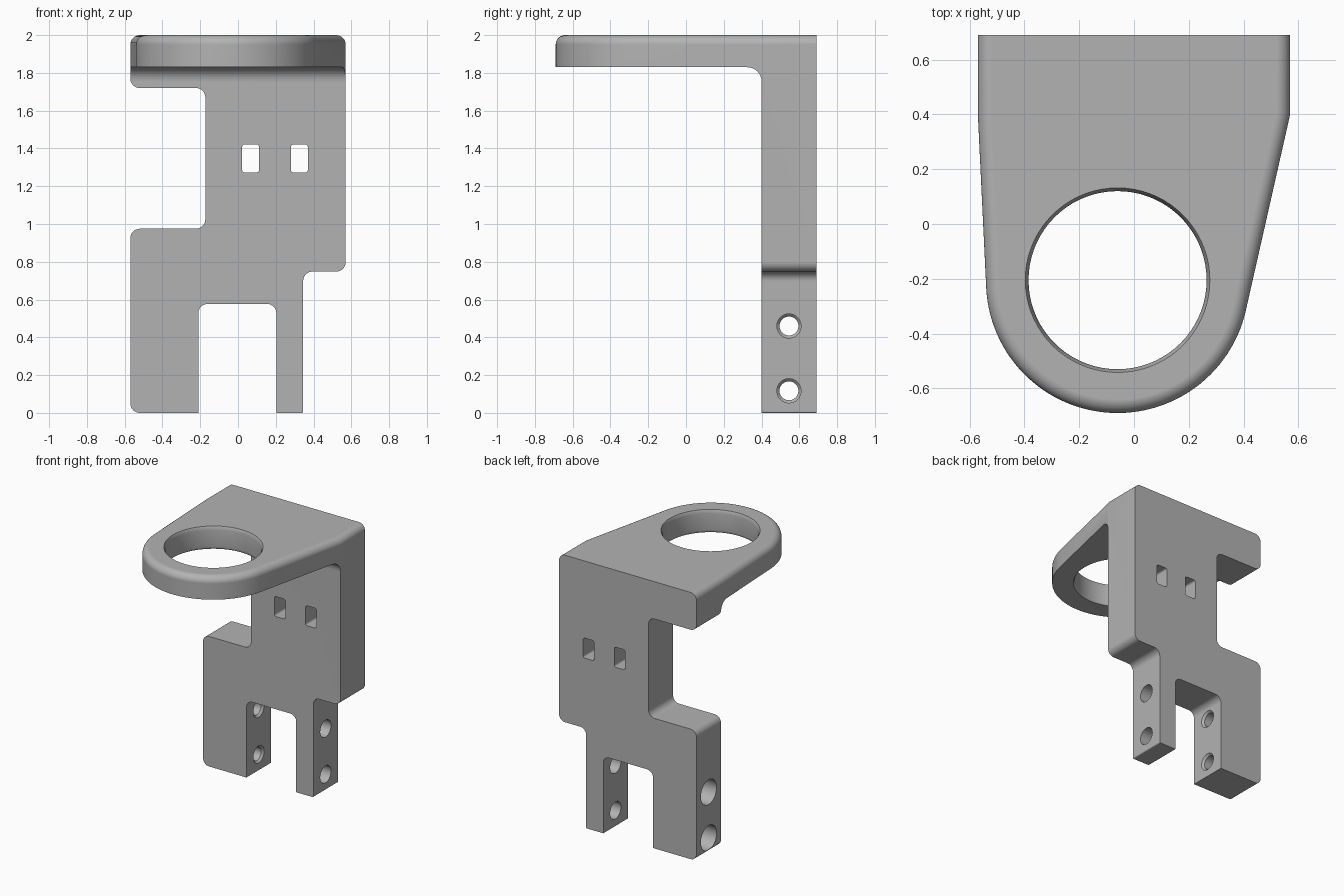
import bpy, bmesh, math
from mathutils import Vector, Matrix

cube = bpy.data.objects.get("Cube")
if cube:
    bpy.data.objects.remove(cube, do_unlink=True)

grey = bpy.data.materials.new("plain grey")
grey.use_nodes = True
colour = (0.45, 0.45, 0.45, 1)
grey.diffuse_color = colour
grey.node_tree.nodes["Principled BSDF"].inputs["Base Color"].default_value = colour

# Which way a 2D outline (u, v) and its extrusion w point for each axis
PLACE = {
    "x": lambda u, v, w: (w, u, v),
    "y": lambda u, v, w: (u, w, v),
    "z": lambda u, v, w: (u, v, w),
}


def rounded(points, steps=8):
    """Turn (u, v, radius) corners into an outline with filleted corners."""
    out = []
    for i, (u, v, r) in enumerate(points):
        p = Vector((u, v))
        if not r:
            out.append(p)
            continue
        a = (Vector(points[i - 1][:2]) - p).normalized()
        b = (Vector(points[(i + 1) % len(points)][:2]) - p).normalized()
        half = a.angle(b) / 2
        centre = p + (a + b).normalized() * (r / math.sin(half))
        start = p + a * (r / math.tan(half)) - centre
        end = p + b * (r / math.tan(half)) - centre
        sweep = start.angle_signed(end)
        for k in range(steps + 1):
            out.append(centre + Matrix.Rotation(-sweep * k / steps, 2) @ start)
    return out


def finish(name, bm):
    bmesh.ops.recalc_face_normals(bm, faces=bm.faces)
    mesh = bpy.data.meshes.new(name)
    bm.to_mesh(mesh)
    bm.free()
    mesh.materials.append(grey)
    ob = bpy.data.objects.new(name, mesh)
    bpy.context.collection.objects.link(ob)
    return ob


def prism(name, outline, axis, lo, hi, top_round=0):
    bm = bmesh.new()
    loops = [[bm.verts.new(PLACE[axis](p[0], p[1], w)) for p in outline] for w in (lo, hi)]
    bm.faces.new(loops[0])
    top = bm.faces.new(loops[1])
    n = len(outline)
    for i in range(n):
        j = (i + 1) % n
        bm.faces.new((loops[0][i], loops[0][j], loops[1][j], loops[1][i]))
    bmesh.ops.recalc_face_normals(bm, faces=bm.faces)
    if top_round:
        rim = [e for e in top.edges if min(v.co.y for v in e.verts) < 0.75]
        bmesh.ops.bevel(bm, geom=rim, offset=top_round, segments=8, profile=0.5,
                        affect="EDGES", clamp_overlap=False)
    return finish(name, bm)


def lathe(name, rings, axis, cu, cv, sides):
    """Solid of revolution from (position, radius) rings."""
    bm = bmesh.new()
    loops = []
    for w, r in rings:
        angles = [2 * math.pi * i / sides for i in range(sides)]
        loops.append([bm.verts.new(PLACE[axis](cu + r * math.cos(a), cv + r * math.sin(a), w))
                      for a in angles])
    for a, b in zip(loops, loops[1:]):
        for i in range(sides):
            j = (i + 1) % sides
            bm.faces.new((a[i], a[j], b[j], b[i]))
    bm.faces.new(loops[0])
    bm.faces.new(loops[-1])
    return finish(name, bm)


def combine(target, tool, operation):
    mod = target.modifiers.new(operation, "BOOLEAN")
    mod.operation, mod.solver, mod.object = operation, "EXACT", tool
    bpy.context.view_layer.objects.active = target
    bpy.ops.object.modifier_apply(modifier=mod.name)
    bpy.data.objects.remove(tool, do_unlink=True)


# Side section: upright back plate and forward arm with an inner fillet
R = 0.05
section = rounded([(0.4, -0.2, 0), (0.69, -0.2, 0), (0.69, 2.2, 0), (-0.9, 2.2, 0),
                   (-0.9, 1.83, 0), (0.4, 1.83, 0.075)])
bracket = prism("bracket", section, "x", -0.8, 0.8)

# Plan shape: straight sides tapering tangentially into a round nose
centre, nose = Vector((-0.06, -0.21)), 0.48


def tangent_angle(corner, side):
    d = Vector(corner) - centre
    return math.atan2(d.y, d.x) - side * math.acos(nose / d.length)


start = tangent_angle((-0.57, 0.4), -1)
end = tangent_angle((0.57, 0.4), 1) + 2 * math.pi
plan = [Vector((0.57, 0.4)), Vector((0.57, 0.8)), Vector((-0.57, 0.8)), Vector((-0.57, 0.4))]
for k in range(57):
    a = start + (end - start) * k / 56
    plan.append(centre + nose * Vector((math.cos(a), math.sin(a))))
combine(bracket, prism("plan_shape", plan, "z", -0.3, 2.0, top_round=R), "INTERSECT")

# Front shape: side notches, two legs and the slot between them
W = 0.5702
front = rounded([(-W, 0, R), (-0.21, 0, 0), (-0.21, 0.577, R), (0.203, 0.577, R),
                 (0.203, 0, 0), (0.345, 0, 0.008), (0.345, 0.748, R), (W, 0.748, R),
                 (W, 2.3, 0), (-W, 2.3, 0), (-W, 1.72, R), (-0.173, 1.72, R),
                 (-0.173, 0.975, R), (-W, 0.975, R)])
combine(bracket, prism("front_shape", front, "y", -1, 1), "INTERSECT")

# Ring opening with softened rims
ring = [(1.7, 0.336), (1.83, 0.336), (1.85, 0.325), (1.975, 0.325), (2.0, 0.337), (2.1, 0.385)]
combine(bracket, lathe("ring_opening", ring, "z", -0.06, -0.205, 72), "DIFFERENCE")

# Two small windows through the plate
for x in (0.067, 0.325):
    w, lo, hi, r = 0.045, 1.272, 1.422, 0.015
    window = rounded([(x - w, lo, r), (x + w, lo, r), (x + w, hi, r), (x - w, hi, r)], 4)
    combine(bracket, prism("window", window, "y", 0.2, 0.9), "DIFFERENCE")

# Screw holes across both legs, with wide counterbores in the outer face of the wide leg
screw = [(-0.8, 0.093), (-0.37, 0.093), (-0.37, 0.05), (-0.225, 0.05), (-0.21, 0.064), (0.6, 0.064)]
for z in (0.117, 0.46):
    combine(bracket, lathe("screw_hole", screw, "x", 0.545, z, 32), "DIFFERENCE")

# Smooth fillets, crisp edges
bpy.ops.object.select_all(action="DESELECT")
bracket.select_set(True)
bpy.context.view_layer.objects.active = bracket
bpy.ops.object.shade_smooth_by_angle(angle=math.radians(30))
weighted = bracket.modifiers.new("even shading", "WEIGHTED_NORMAL")
weighted.keep_sharp = True
